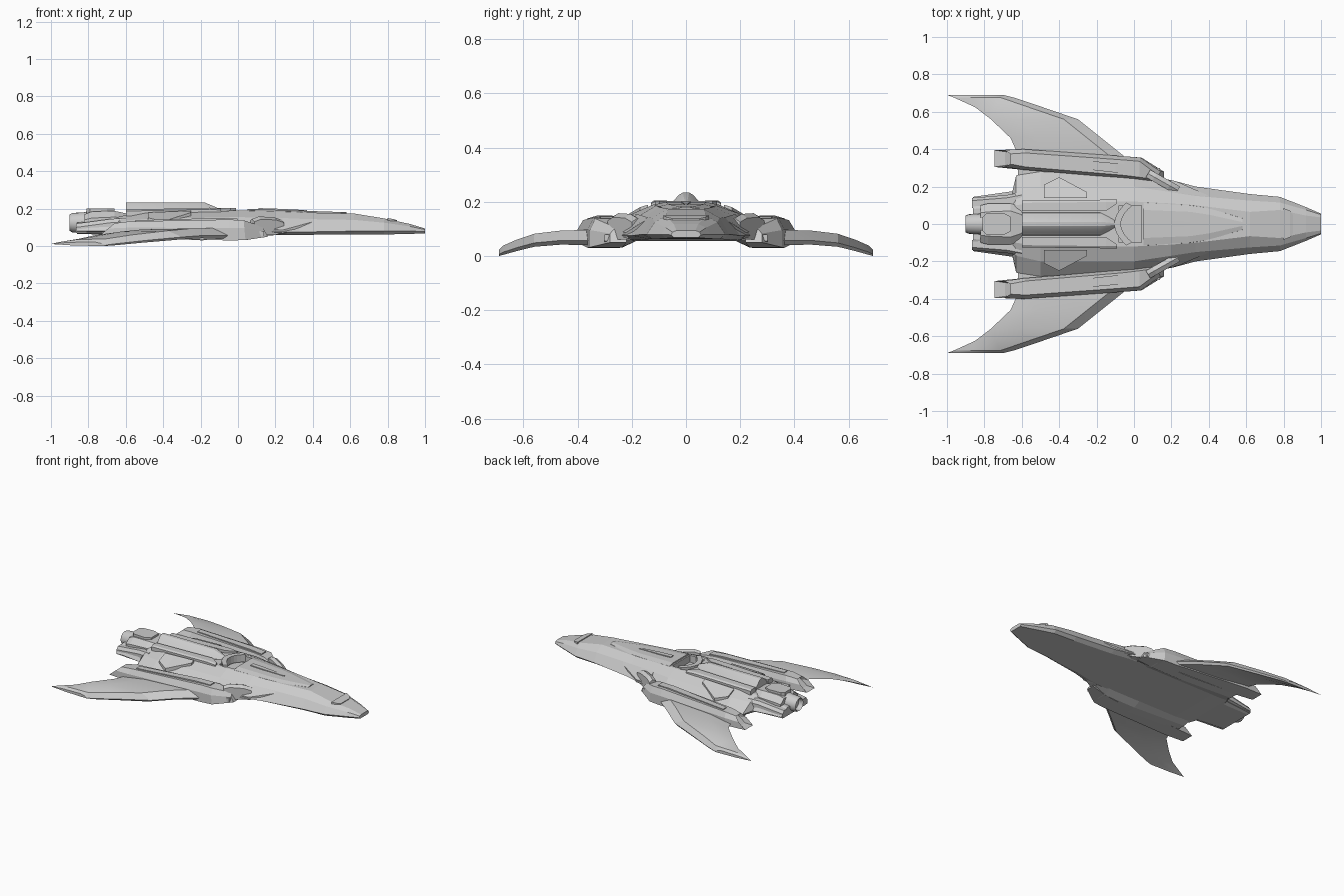
import bpy, bmesh, math

if "Cube" in bpy.data.objects:
    bpy.data.objects.remove(bpy.data.objects["Cube"])

grey = bpy.data.materials.new("hull_grey")
grey.diffuse_color = (0.6, 0.6, 0.6, 1)
grey.use_nodes = True
grey.node_tree.nodes["Principled BSDF"].inputs["Base Color"].default_value = grey.diffuse_color


def finish(name, bm, mirror=False, smooth=None):
    bmesh.ops.recalc_face_normals(bm, faces=bm.faces[:])
    me = bpy.data.meshes.new(name)
    bm.to_mesh(me)
    bm.free()
    ob = bpy.data.objects.new(name, me)
    bpy.context.collection.objects.link(ob)
    me.materials.append(grey)
    if mirror:
        m = ob.modifiers.new("mirror", 'MIRROR')
        m.use_axis = (False, True, False)
        m.use_mirror_merge = False
    if smooth:
        bpy.ops.object.select_all(action='DESELECT')
        ob.select_set(True)
        bpy.context.view_layer.objects.active = ob
        bpy.ops.object.shade_smooth_by_angle(angle=math.radians(smooth))
    return ob


def loft(name, rings, mirror=False, smooth=None, recess=None):
    """Skin closed rings of 3D points; optionally hollow the first cap."""
    bm = bmesh.new()
    vs = [[bm.verts.new(p) for p in r] for r in rings]
    n = len(vs[0])
    for a, b in zip(vs, vs[1:]):
        for i in range(n):
            j = (i + 1) % n
            bm.faces.new((a[i], a[j], b[j], b[i]))
    cap = bm.faces.new(vs[0])
    bm.faces.new(vs[-1][::-1])
    if recess:
        bmesh.ops.recalc_face_normals(bm, faces=bm.faces[:])
        bmesh.ops.inset_region(bm, faces=[cap], thickness=recess[0], depth=0)
        for v in cap.verts:
            v.co.x += recess[1]
    return finish(name, bm, mirror, smooth)


def sym(x, half):
    """Full ring at x from the +y half profile, bottom to top."""
    return [(x, y, z) for y, z in half] + [(x, -y, z) for y, z in reversed(half)]


def prism(name, pts, z0, z1, mirror=False):
    return loft(name, [[(x, y, z0) for x, y in pts], [(x, y, z1) for x, y in pts]], mirror)


# Fuselage: x, then bottom, waist, shoulder and deck (half width, height)
hull = loft("fuselage", [sym(x, h) for x, *h in [
    (-.86, (.12, .065), (.145, .08), (.13, .11), (.08, .125)),
    (-.65, (.13, .06), (.175, .08), (.14, .13), (.10, .15)),
    (-.63, (.19, .06), (.26, .08), (.17, .135), (.10, .16)),
    (-.50, (.20, .055), (.28, .085), (.20, .145), (.12, .178)),
    (.0, (.20, .055), (.26, .085), (.20, .155), (.12, .19)),
    (.20, (.19, .058), (.235, .075), (.17, .15), (.11, .186)),
    (.33, (.165, .06), (.20, .075), (.15, .145), (.10, .18)),
    (.62, (.135, .062), (.16, .08), (.125, .14), (.065, .174)),
    (.78, (.125, .062), (.145, .08), (.115, .125), (.075, .148)),
    (.92, (.075, .065), (.09, .08), (.075, .105), (.045, .118)),
    (1.0, (.045, .068), (.055, .078), (.05, .088), (.035, .094))]])

# Recess in the deck for the intake
cutter = prism("intake_cutter", [(-.08, -.10), (.04, -.10), (.04, .10), (-.08, .10)], .14, .25)
cutter.hide_render = True
cutter.hide_viewport = True
cut = hull.modifiers.new("intake", 'BOOLEAN')
cut.operation = 'DIFFERENCE'
cut.solver = 'EXACT'
cut.object = cutter

# Curved intake lip
arc = [-1 + i / 5 for i in range(11)]
lip = [(-.105 + .065 * t * t, .115 * t) for t in arc]
lip += [(-.07 + .06 * t * t, .098 * t) for t in reversed(arc)]
prism("intake_lip", lip, .15, .203)

# Canopy deck and centre rib
loft("canopy_deck", [sym(x, h) for x, *h in [
    (.05, (.125, .16), (.115, .19), (.075, .199)),
    (.30, (.115, .15), (.10, .183), (.065, .191)),
    (.40, (.10, .15), (.085, .178), (.05, .187)),
    (.58, (.04, .15), (.03, .176), (.01, .181))]])
loft("canopy_rib", [sym(x, [(w, .17), (w, z)]) for x, w, z in
                    [(.11, .016, .203), (.20, .016, .20), (.37, .006, .192)]])

# Windshield band across the nose
loft("windshield", [sym(x, [(w, z - .015), (w, z)]) for x, w, z in
                    [(.80, .085, .15), (.835, .07, .143), (.85, .05, .138)]])

# Dorsal spine with rounded crest
crest = [(.062, .17), (.06, .19), (.045, .204), (.028, .224), (.012, .234)]
tip = [(.02, .17), (.02, .185), (.016, .19), (.01, .195), (.004, .2)]
loft("dorsal_spine", [sym(-.60, crest), sym(-.18, crest), sym(-.10, tip)], smooth=25)

# Raised rails beside the spine
loft("deck_rail", [[(x, a, .16), (x, b, .16), (x, b, z - .008), (x, b - .012, z), (x, a, z)]
                   for x, a, b, z in [(-.60, .07, .125, .195), (-.15, .07, .13, .205),
                                      (-.09, .11, .13, .20)]], mirror=True)

# Shoulder armour plates
loft("shoulder_plate", [[(x, a, za - .03), (x, b, zb - .03), (x, b, zb), (x, a, za)]
                        for x, a, za, b, zb in [(-.48, .14, .18, .21, .151),
                                                (-.40, .14, .183, .25, .132),
                                                (-.25, .14, .189, .17, .18)]], mirror=True)
loft("cheek_plate", [[(x, a, za - .02), (x, b, zb - .02), (x, b, zb), (x, a, za)]
                     for x, a, za, b, zb in [(.13, .18, .154, .245, .092),
                                             (.24, .165, .15, .222, .086),
                                             (.40, .145, .143, .152, .13)]], mirror=True)

# Rear engine housing, hatch and nozzle
loft("engine_housing", [sym(x, h) for x, *h in [
    (-.82, (.10, .08), (.10, .14), (.06, .17)),
    (-.78, (.11, .08), (.11, .15), (.065, .185)),
    (-.66, (.11, .08), (.11, .155), (.07, .188)),
    (-.60, (.09, .08), (.09, .15), (.05, .175))]])
prism("engine_hatch", [(-.81, -.035), (-.79, -.055), (-.70, -.06), (-.66, -.04),
                       (-.66, .04), (-.70, .06), (-.79, .055), (-.81, .035)], .16, .202)
loft("engine_nozzle", [[(x, r * math.cos(i * math.pi / 10), .125 + r * math.sin(i * math.pi / 10))
                        for i in range(20)] for x, r in
                       [(-.90, .044), (-.885, .052), (-.82, .056), (-.81, .06), (-.74, .06)]],
     smooth=25, recess=(.01, .03))
loft("engine_side_pod", [[(x, a, .07), (x, b, .07), (x, b, z - .02), (x, b - .015, z), (x, a, z)]
                         for x, a, b, z in [(-.865, .085, .14, .12), (-.68, .09, .155, .145),
                                            (-.60, .09, .17, .15)]], mirror=True)

# Long side nacelles with sloped hollow exhausts
def pod(x0, x1, yi, yo, zb, zt):
    zm = zb + (zt - zb) * .6
    xm = x0 + (x1 - x0) * .6
    return [(x0, yi, zb), (x0, yo, zb), (xm, yo, zm), (x1, yo - .02, zt),
            (x1, yi + .015, zt), (xm, yi, zm)]

loft("side_nacelle", [pod(*p) for p in [
    (-.745, -.66, .305, .395, .052, .122),
    (-.60, -.58, .29, .40, .048, .132),
    (-.05, -.05, .245, .362, .03, .142),
    (.04, .03, .235, .355, .032, .138),
    (.16, .13, .22, .28, .05, .105)]], mirror=True, recess=(.012, .05))

# Ridge plate along the top of each nacelle
loft("nacelle_ridge", [[(x, a, .11), (x, b, .11), (x, b, z), (x, a, z)] for x, a, b, z in
                       [(-.55, .325, .365, .138), (-.10, .275, .325, .15),
                        (.0, .265, .315, .146)]], mirror=True)

# Slanted blades ahead of the nacelles
loft("nacelle_blade", [[(x + dx, y + dy, z) for dx, dy, z in
                        [(-.012, -.02, zb), (.012, .02, zb), (.012, .02, zt - .015),
                         (0, 0, zt), (-.012, -.02, zt - .01)]]
                       for x, y, zb, zt in [(.075, .27, .07, .145), (.11, .25, .06, .158),
                                            (.19, .205, .06, .155), (.235, .18, .07, .14)]],
     mirror=True)

# Keel strakes under the nacelle roots
loft("keel_strake", [[(x, .17, .062), (x, .235, z), (x, .30, z), (x, .30, .08), (x, .2, .08)]
                     for x, z in [(-.62, .05), (-.2, .031), (.05, .033), (.14, .055)]],
     mirror=True)

# Swept drooping wings: span y, leading x, trailing x, top z, bottom z
def wing_ring(y, le, te, zt, zb):
    c = le - te
    e = min(.075, c * .22)
    zm = (zt + zb) / 2
    return [(te, y, zm), (te + c * .3, y, zm + (zt - zm) * .8), (le - e, y, zt),
            (le, y, zb + (zt - zb) * .3), (le - e * .3, y, zb),
            (te + c * .4, y, zb + (zm - zb) * .3)]

loft("wing", [wing_ring(*w) for w in [
    (.22, .0, -.60, .085, .045),
    (.36, -.05, -.615, .096, .04),
    (.46, -.175, -.66, .094, .042),
    (.56, -.30, -.765, .082, .034),
    (.625, -.49, -.85, .060, .018),
    (.675, -.64, -.96, .038, .004),
    (.69, -.70, -1.0, .022, .0)]], mirror=True, smooth=22)
